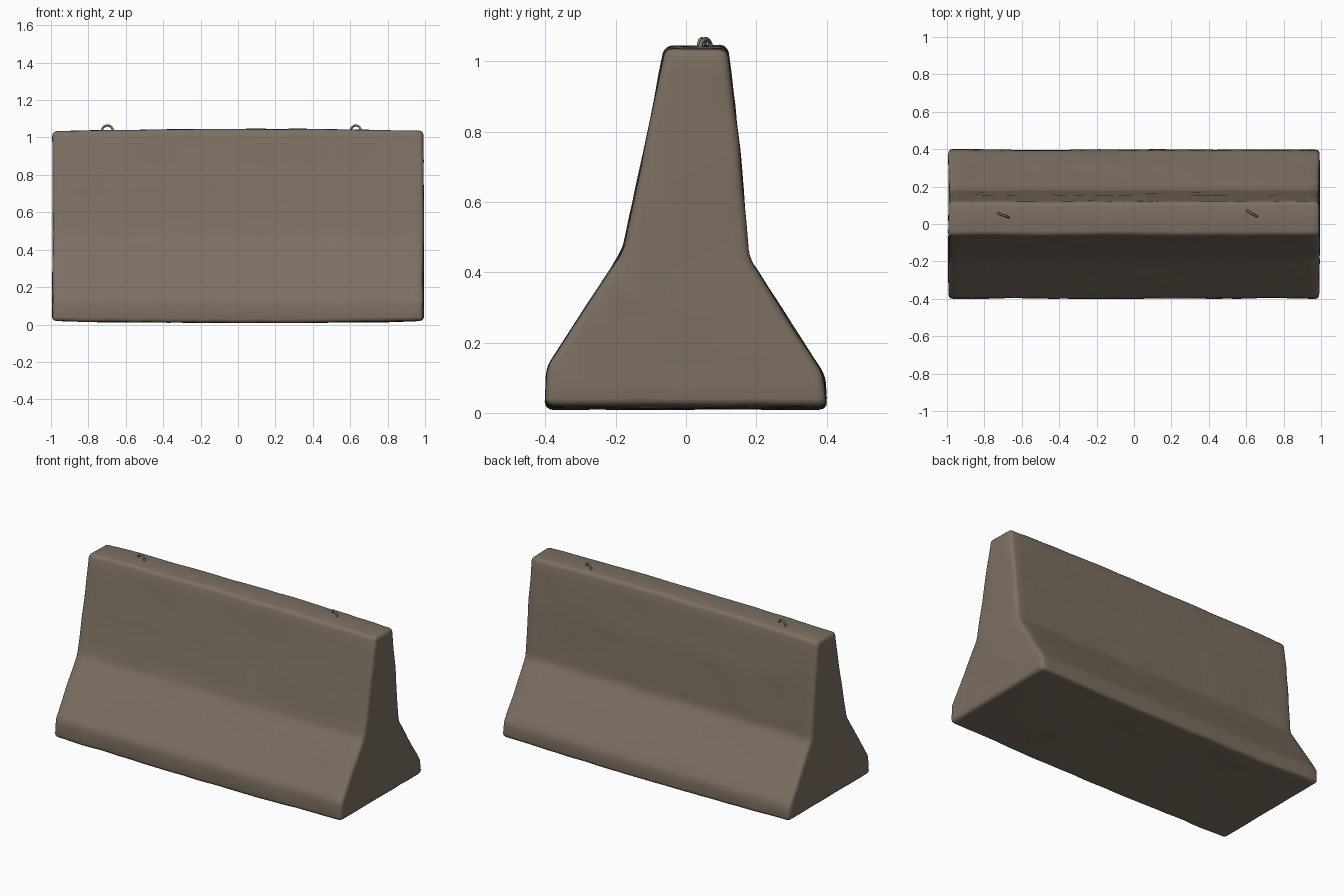
import bpy, bmesh, math
from mathutils import Vector, noise

cube = bpy.data.objects.get("Cube")
if cube:
    bpy.data.objects.remove(cube)


def material(name, rgb):
    mat = bpy.data.materials.new(name)
    mat.use_nodes = True
    mat.diffuse_color = (*rgb, 1)
    mat.node_tree.nodes["Principled BSDF"].inputs["Base Color"].default_value = (*rgb, 1)
    return mat


concrete = material("weathered_concrete", (0.2, 0.16, 0.12))


def finish(obj, angle):
    obj.data.materials.append(concrete)
    bpy.ops.object.select_all(action="DESELECT")
    obj.select_set(True)
    bpy.context.view_layer.objects.active = obj
    bpy.ops.object.shade_smooth_by_angle(angle=math.radians(angle))


# Barrier body: flared cross-section (y, z) extruded along the length
profile = [(-0.4, 0.02), (0.4, 0.02), (0.392, 0.11), (0.178, 0.44),
           (0.152, 0.76), (0.118, 1.035), (-0.06, 1.035),
           (-0.128, 0.7), (-0.182, 0.46), (-0.395, 0.13)]
bm = bmesh.new()
end = bm.faces.new([bm.verts.new((-0.992, y, z)) for y, z in profile])
ext = bmesh.ops.extrude_face_region(bm, geom=[end])
bmesh.ops.translate(bm, vec=(1.984, 0, 0),
                    verts=[v for v in ext["geom"] if isinstance(v, bmesh.types.BMVert)])
bmesh.ops.recalc_face_normals(bm, faces=bm.faces[:])

# Worn, rounded corners
worn = [e for e in bm.edges if e.calc_face_angle(0) > 0.3]
bmesh.ops.bevel(bm, geom=worn, offset=0.022, segments=3, profile=0.5, affect="EDGES")

# Slice into a grid so the surface can be roughened
def slice_axis(axis, start, step, count):
    normal = Vector((0, 0, 0))
    normal[axis] = 1
    for i in range(count):
        bmesh.ops.bisect_plane(bm, geom=bm.verts[:] + bm.edges[:] + bm.faces[:],
                               plane_co=normal * (start + i * step), plane_no=normal)

slice_axis(0, -0.93, 0.062, 31)
slice_axis(2, 0.08, 0.08, 12)
slice_axis(1, -0.36, 0.08, 10)

# Chipped, uneven surface with a slightly crowned top and sagging base
for v in bm.verts:
    p = v.co.copy()
    crown = 1 - p.x ** 2
    wobble = noise.noise_vector(p * 3) * 0.004 + noise.noise_vector(p * 9) * 0.003
    v.co += wobble
    if p.z > 0.95:
        v.co.z += 0.01 * crown
    elif p.z < 0.05:
        v.co.z -= 0.01 * crown
bmesh.ops.recalc_face_normals(bm, faces=bm.faces[:])

mesh = bpy.data.meshes.new("barrier_body")
bm.to_mesh(mesh)
bm.free()
body = bpy.data.objects.new("barrier_body", mesh)
bpy.context.collection.objects.link(body)
finish(body, 50)


# Lifting loops: bent rods set into the top
def lifting_loop(name, x, y, turn):
    curve = bpy.data.curves.new(name, "CURVE")
    curve.dimensions = "3D"
    curve.bevel_depth = 0.006
    curve.bevel_resolution = 2
    curve.use_fill_caps = True
    arc = [(0.032 * math.cos(a), 0.032 * math.sin(a)) for a in
           (math.pi * i / 12 for i in range(13))]
    points = [(0.03, -0.03)] + arc + [(-0.03, -0.03)]
    spline = curve.splines.new("POLY")
    spline.points.add(len(points) - 1)
    for point, (u, h) in zip(spline.points, points):
        point.co = (u, 0, h, 1)
    loop = bpy.data.objects.new(name, curve)
    bpy.context.collection.objects.link(loop)
    loop.location = (x, y, 1.032)
    loop.rotation_euler = (0, 0, math.radians(turn))
    bpy.ops.object.select_all(action="DESELECT")
    loop.select_set(True)
    bpy.context.view_layer.objects.active = loop
    bpy.ops.object.convert(target="MESH")
    finish(bpy.context.view_layer.objects.active, 60)


lifting_loop("right_lifting_loop", -0.698, 0.046, -20)
lifting_loop("left_lifting_loop", 0.63, 0.056, -30)
